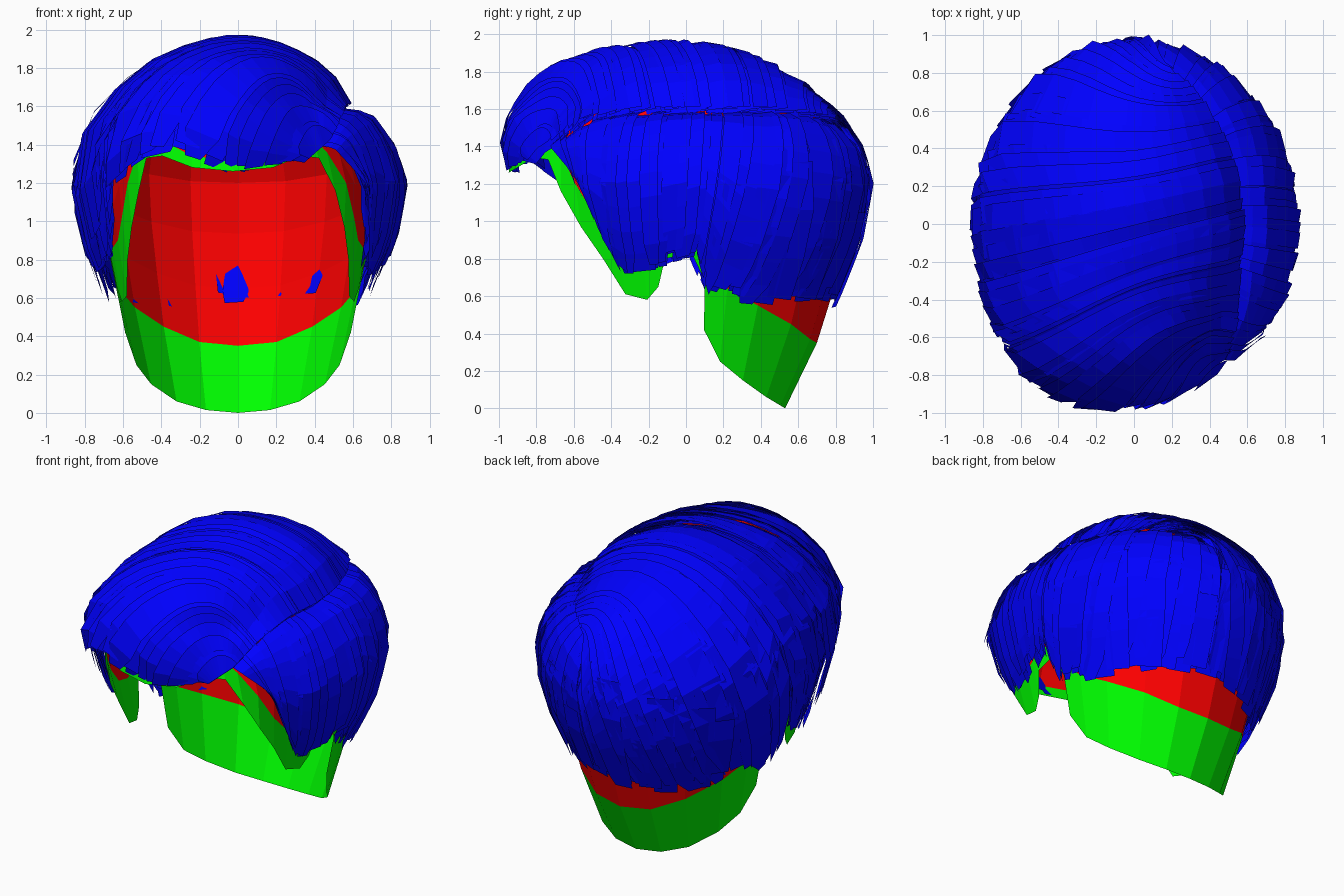
import bpy, math, random
from mathutils import Vector
from mathutils.bvhtree import BVHTree

if "Cube" in bpy.data.objects:
    bpy.data.objects.remove(bpy.data.objects["Cube"])

random.seed(4)


def material(name, rgb):
    m = bpy.data.materials.new(name)
    m.diffuse_color = (*rgb, 1)
    m.use_nodes = True
    m.node_tree.nodes["Principled BSDF"].inputs["Base Color"].default_value = m.diffuse_color
    return m


RED = material("scalp_red", (1, 0, 0))
GREEN = material("hairline_green", (0, 1, 0))
BLUE = material("hair_blue", (0, 0, 1))


def make(name, verts, faces, mats, ids=None):
    me = bpy.data.meshes.new(name)
    me.from_pydata(verts, [], faces)
    for m in mats:
        me.materials.append(m)
    if ids:
        me.polygons.foreach_set("material_index", ids)
    ob = bpy.data.objects.new(name, me)
    bpy.context.collection.objects.link(ob)
    return ob


def lookup(table, z):
    """Linear interpolation of a table keyed by its first column."""
    for a, b in zip(table, table[1:]):
        if z <= b[0]:
            f = max(0, (z - a[0]) / (b[0] - a[0]))
            return [p + (q - p) * f for p, q in zip(a[1:], b[1:])]
    return table[-1][1:]


def section(table, deg, z, skew):
    """Point on an egg-shaped level section; 0 degrees is the front.
    The swept front leans to the left by the skew."""
    left, right, front, back = lookup(table, z)
    s, c = math.sin(math.radians(deg)), math.cos(math.radians(deg))
    power = .95 if c > 0 else .99
    x = math.copysign(abs(s) ** power, s) * (right if s > 0 else left)
    y = -math.copysign(abs(c) ** power, c) * (front if c > 0 else back)
    x -= skew * max(0, c) ** 2 * min(1, max(0, (z - 1.1) / .25)) * min(1, (1.98 - z) / .3)
    return Vector((x, y, z))


# Scalp: open cap whose lower edge follows hairline, sideburn, ear and nape
SCALP = [(0, .48, .48, .5, .53), (.35, .58, .58, .65, .70), (.7, .65, .65, .80, .81),
         (1.0, .70, .70, .90, .88), (1.27, .72, .72, .95, .89), (1.5, .67, .60, .90, .78),
         (1.66, .56, .48, .80, .60), (1.8, .36, .32, .55, .36), (1.86, .15, .15, .2, .15),
         (1.88, 0, 0, 0, 0)]
# angle from the front, bottom edge height, top of the green border
EDGE = [(0, 1.26, 1.32), (16, 1.28, 1.34), (30, 1.34, 1.42), (39, 1.33, 1.45),
        (45, 1.16, 1.36), (52, .97, 1.2), (59, .8, 1.02), (66, .61, .9), (75, .58, .86),
        (80, .65, .88), (83, .8, .92), (92, .83, .92), (97, .68, .85), (97.5, .42, .75),
        (106, .25, .64), (120, .15, .55), (140, .06, .45), (160, .015, .37), (180, 0, .35)]
columns = EDGE + [(360 - a, b, g) for a, b, g in EDGE[-2:0:-1]]
ROWS, TOP = 9, 1.88
verts, faces, ids = [], [], []
for deg, bottom, border in columns:
    verts.append(section(SCALP, deg, bottom, .04))
    for r in range(ROWS):
        z = border + (TOP - border) * math.sin(math.pi / 2 * r / (ROWS - 1))
        verts.append(section(SCALP, deg, z, .04))
n, step = len(columns), ROWS + 1
for i in range(n):
    j = (i + 1) % n
    for r in range(ROWS):
        quad = (i * step + r, j * step + r, j * step + r + 1, i * step + r + 1)
        faces.append(quad if r < ROWS - 1 else quad[:3])
        ids.append(1 if r == 0 else 0)
make("scalp", verts, faces, [RED, GREEN], ids)

# Outer hair volume, used only for placing the strands (never linked)
HULL = [(0, .48, .48, .5, .55), (.3, .56, .56, .6, .70), (.6, .71, .70, .72, .83),
        (.9, .83, .84, .82, .95), (1.2, .885, .895, .95, 1.01), (1.4, .85, .83, 1.015, .96),
        (1.56, .77, .71, .98, .86), (1.62, .72, .585, .94, .80), (1.76, .58, .51, .84, .63),
        (1.86, .44, .39, .70, .47), (1.93, .27, .24, .47, .27), (1.97, .12, .1, .18, .1),
        (1.98, 0, 0, 0, 0)]
N = 48
hv = [section(HULL, 360 * i / N, row[0], .12) for row in HULL for i in range(N)]
hf = [(k * N + i, k * N + (i + 1) % N, (k + 1) * N + (i + 1) % N, (k + 1) * N + i)
      for k in range(len(HULL) - 1) for i in range(N)]
hull = BVHTree.FromPolygons(hv, hf)
CENTRE = Vector((0, 0, 1.0))


def along(points, s):
    s = min(max(s, 0), 1) * (len(points) - 1)
    i = min(int(s), len(points) - 2)
    return Vector(points[i]).lerp(Vector(points[i + 1]), s - i)


def on_hull(s, t, ends, lift, offset):
    """Point t along the strand that starts s of the way down the parting."""
    a = (along(PART, s) - CENTRE).normalized()
    b = (along(ends, s) - CENTRE).normalized()
    up = lift * math.sin(math.pi * min(max(s, 0), 1)) ** .7 * 4 * t * max(0, 1 - t)
    d = (a.lerp(b, t) + Vector((0, 0, up))).normalized()
    hit = hull.ray_cast(CENTRE, d)[0]
    return (hit if hit else CENTRE + d * .8) + d * offset


def hair(name, ends, count, width, lift, dip, segs=9):
    """Overlapping tilted flat strands sweeping from the parting to the ends."""
    verts, faces = [], []
    for layer in (0, 1):
        for k in range(count):
            s = (k + .5 + random.uniform(-.35, .35)) / count
            w = width / count * random.uniform(.7, 1.4)
            base = -.035 * layer - random.uniform(0, .025)
            tilt = random.uniform(.004, .025)
            tip = random.uniform(.93, 1.05)
            first = len(verts)
            for q in range(segs + 1):
                t = tip * q / segs
                taper = 1 if q < segs else random.uniform(.4, .9)
                sink = -dip * (1 - t * 6) if t < 1 / 6 else 0
                for side in (-1, 1):
                    o = base + sink - (tilt if side < 0 else 0)
                    verts.append(on_hull(s + side * w * taper, t, ends, lift, o))
            for q in range(segs):
                v = first + 2 * q
                faces.append((v, v + 1, v + 3, v + 2))
    return make(name, verts, faces, [BLUE])


# Side parting and the tip lines of both hair masses, front to back
PART = [(.43, -.66, 1.38), (.49, -.5, 1.5), (.54, -.25, 1.585), (.58, 0, 1.6),
        (.55, .25, 1.6), (.45, .5, 1.59), (.3, .72, 1.56), (.12, .87, 1.5)]
SWEEP_ENDS = [(.34, -.80, 1.30), (0, -1, 1.28), (-.4, -.85, 1.37), (-.62, -.58, 1.18),
              (-.70, -.40, .82), (-.75, -.2, .74), (-.8, .02, .83), (-.75, .14, .57),
              (-.55, .5, .55), (-.25, .75, .57), (.1, .85, .58)]
SIDE_ENDS = [(.61, -.54, 1.22), (.66, -.46, .98), (.69, -.35, .74), (.76, -.12, .77),
             (.8, .06, .83), (.74, .14, .56), (.64, .42, .54), (.4, .7, .58), (.1, .85, .6)]
hair("swept_top_hair", SWEEP_ENDS, 50, 1.0, .8, 0, 14)
hair("right_side_hair", SIDE_ENDS, 34, 1.0, .1, .04)

# Broad, uneven locks layered over the nape at the back
NAPE_ENDS = [(-.6, .45, .6), (-.3, .74, .54), (.05, .84, .58), (.4, .7, .53), (.66, .4, .58)]
verts, faces = [], []
for k in range(16):
    low = along(NAPE_ENDS, (k + .5) / 16) + Vector((0, 0, random.uniform(-.06, .08)))
    high = Vector((low.x * 1.1, low.y * 1.1, random.uniform(1.0, 1.3)))
    across = Vector((low.y, -low.x, 0)).normalized() * .075
    depth = random.uniform(-.02, 0)
    first = len(verts)
    for q in range(4):
        mid = high.lerp(low, q / 3)
        for side in (1, -1):
            d = (mid + across * side - CENTRE).normalized()
            hit = hull.ray_cast(CENTRE, d)[0]
            verts.append((hit or mid) + d * (depth - (.012 if side > 0 else 0)))
    faces += [(first + 2 * q + 2, first + 2 * q + 3, first + 2 * q + 1, first + 2 * q)
              for q in range(3)]
make("nape_locks", verts, faces, [BLUE])
